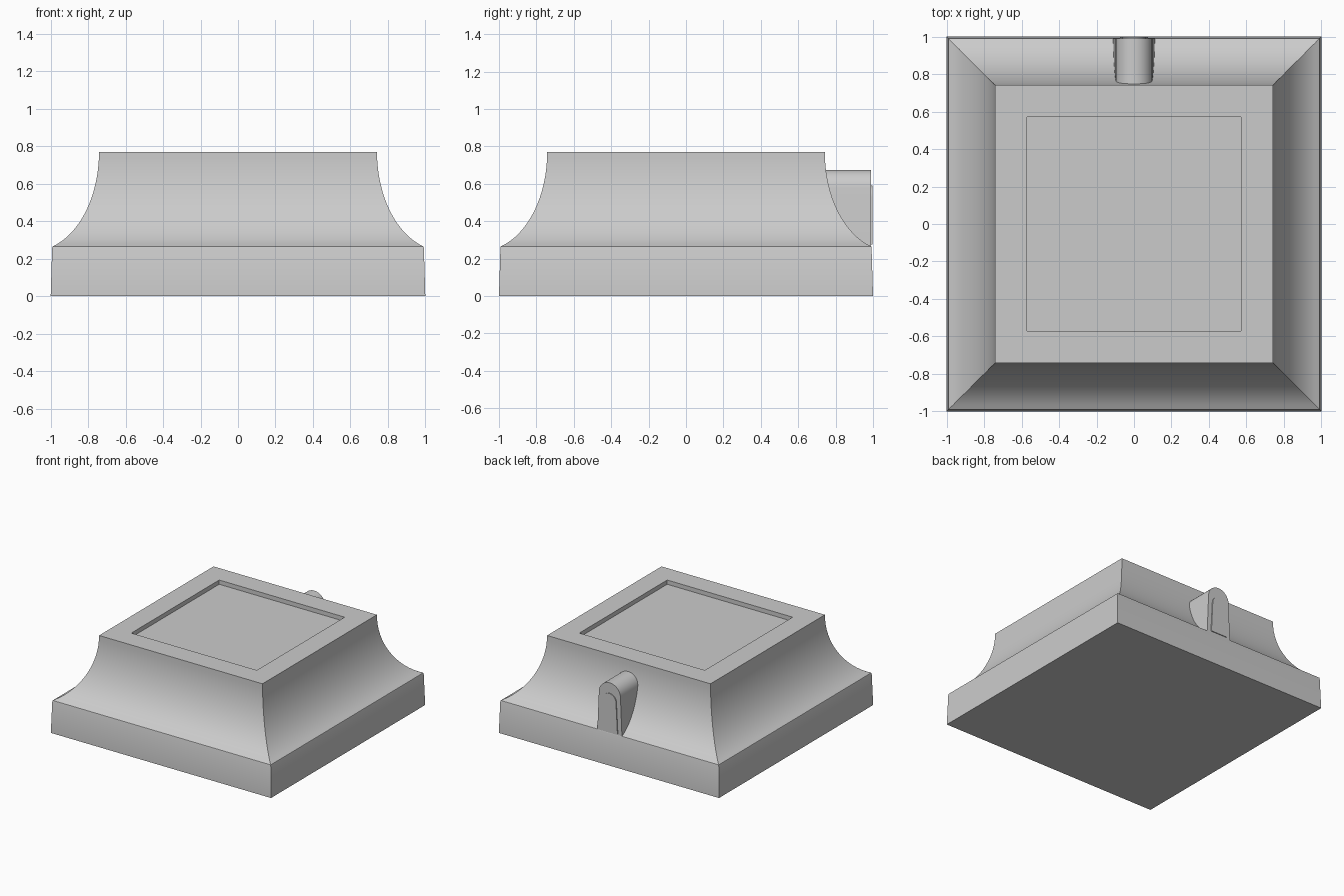
import bpy
import bmesh
from math import sin, cos, pi, radians

cube = bpy.data.objects.get("Cube")
if cube:
    bpy.data.objects.remove(cube, do_unlink=True)

grey = bpy.data.materials.new("stone_grey")
grey.use_nodes = True
COLOR = (0.6, 0.6, 0.6, 1)
grey.diffuse_color = COLOR
grey.node_tree.nodes["Principled BSDF"].inputs["Base Color"].default_value = COLOR


def loft(name, rings):
    """Skin a stack of matching closed loops and cap both ends."""
    bm = bmesh.new()
    loops = [[bm.verts.new(p) for p in ring] for ring in rings]
    n = len(loops[0])
    for low, high in zip(loops, loops[1:]):
        for i in range(n):
            j = (i + 1) % n
            bm.faces.new((low[i], low[j], high[j], high[i]))
    bm.faces.new(loops[0][::-1])
    bm.faces.new(loops[-1])
    bmesh.ops.recalc_face_normals(bm, faces=bm.faces)
    mesh = bpy.data.meshes.new(name)
    bm.to_mesh(mesh)
    bm.free()
    mesh.materials.append(grey)
    obj = bpy.data.objects.new(name, mesh)
    bpy.context.collection.objects.link(obj)
    bpy.ops.object.select_all(action="DESELECT")
    obj.select_set(True)
    bpy.context.view_layer.objects.active = obj
    bpy.ops.object.shade_smooth_by_angle(angle=radians(25))
    return obj


def square(half, z):
    return [(-half, -half, z), (half, -half, z), (half, half, z), (-half, half, z)]


def arch(y, base_half, top_half, z_base, z_top, steps=16):
    """Tapered round-topped outline in the plane at y."""
    spring = z_top - top_half
    curve = [(top_half * cos(pi * i / steps), y, spring + top_half * sin(pi * i / steps))
             for i in range(steps + 1)]
    return [(base_half, y, z_base)] + curve + [(-base_half, y, z_base)]


# Pedestal: tapered plinth, concave sweep, flat rim and sunken panel
PLINTH_TOP, TOP, TOP_HALF = 0.265, 0.77, 0.742
A, B, SWEEP, STEPS = 0.35, 0.528, radians(73), 16
profile = [(1.0, 0.0), (0.992, PLINTH_TOP - 0.005)]
for i in range(STEPS + 1):
    t = SWEEP * (1 - i / STEPS)
    profile.append((TOP_HALF + A * (1 - cos(t)), TOP - B * sin(t)))
profile += [(0.57, TOP), (0.57, TOP - 0.035)]
loft("pedestal", [square(half, z) for half, z in profile])

# Rounded housing set into the back sweep
loft("back_housing", [arch(y, 0.112, 0.098, 0.25, 0.675) for y in (0.7, 0.99)])

# Thin raised plate on the housing's back face
loft("back_plate", [arch(y, 0.075, 0.062, 0.275, 0.59) for y in (0.988, 0.997)])
